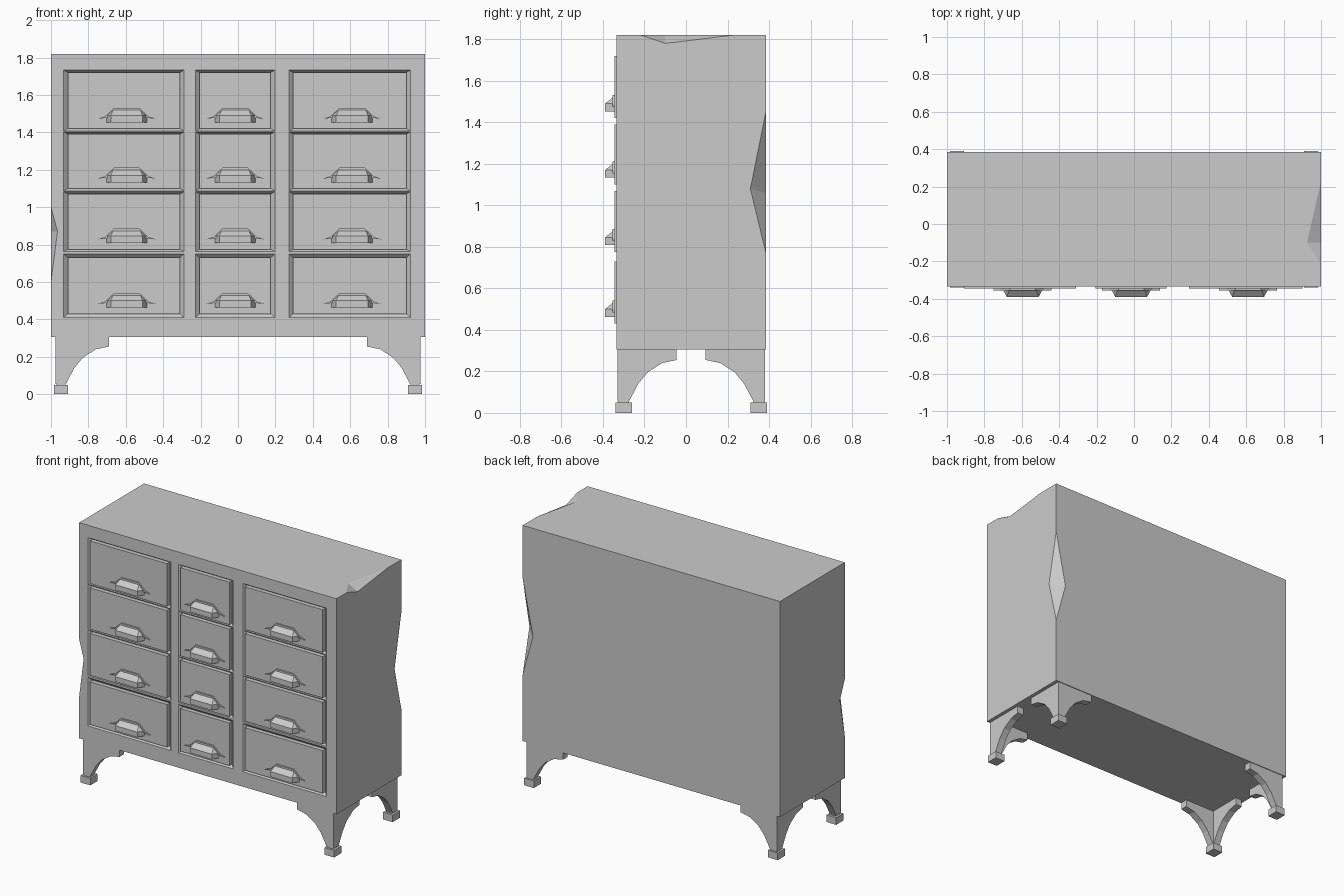
import bpy, bmesh
from mathutils import Vector

cube = bpy.data.objects.get("Cube")
if cube:
    bpy.data.objects.remove(cube, do_unlink=True)

mat = bpy.data.materials.new("plain_grey")
mat.use_nodes = True
GREY = (0.6, 0.6, 0.6, 1)
mat.diffuse_color = GREY
mat.node_tree.nodes["Principled BSDF"].inputs["Base Color"].default_value = GREY


def finish(name, bm):
    bmesh.ops.recalc_face_normals(bm, faces=bm.faces)
    mesh = bpy.data.meshes.new(name)
    bm.to_mesh(mesh)
    bm.free()
    mesh.materials.append(mat)
    obj = bpy.data.objects.new(name, mesh)
    bpy.context.collection.objects.link(obj)
    return obj


def hull(bm, points):
    verts = [bm.verts.new(p) for p in points]
    result = bmesh.ops.convex_hull(bm, input=verts)
    loose = [v for v in result["geom_interior"] if isinstance(v, bmesh.types.BMVert)]
    bmesh.ops.delete(bm, geom=loose, context="VERTS")


def box(bm, x0, x1, y0, y1, z0, z1):
    hull(bm, [(x, y, z) for x in (x0, x1) for y in (y0, y1) for z in (z0, z1)])


def prism(bm, points, offset):
    face = bm.faces.new([bm.verts.new(p) for p in points])
    ext = bmesh.ops.extrude_face_region(bm, geom=[face], use_keep_orig=True)
    moved = [g for g in ext["geom"] if isinstance(g, bmesh.types.BMVert)]
    bmesh.ops.translate(bm, verts=moved, vec=offset)


def cut(target, cutter):
    cutter.hide_render = True
    mod = target.modifiers.new("cut", "BOOLEAN")
    mod.operation = "DIFFERENCE"
    mod.solver = "EXACT"
    mod.object = cutter
    bpy.context.view_layer.objects.active = target
    bpy.ops.object.modifier_apply(modifier=mod.name)
    bpy.data.objects.remove(cutter, do_unlink=True)


FRONT, BACK, BASE, TOP = -0.335, 0.385, 0.305, 1.82
COLUMNS = [(-0.91, -0.31, -0.595), (-0.205, 0.175, -0.015), (0.295, 0.9, 0.61)]
ROWS = [(1.42, 1.72, 0.013), (1.1, 1.39, 0.013), (0.775, 1.07, 0.013), (0.43, 0.73, 0.02)]

# Cabinet body
bm = bmesh.new()
box(bm, -1, 1, FRONT, BACK, BASE, TOP)
body = finish("cabinet_body", bm)

# Sloped recess round each drawer
bm = bmesh.new()
for x0, x1, _ in COLUMNS:
    for z0, z1, mz in ROWS:
        points = []
        for y, k in ((FRONT + 0.02, 0), (FRONT - 0.002, 1.1)):
            dx, dz = 0.022 * k, mz * k
            points += [(x, y, z) for x in (x0 - dx, x1 + dx) for z in (z0 - dz, z1 + dz)]
        hull(bm, points)
cut(body, finish("recess_cutter", bm))

# Chips knocked out of three edges: two ends on the edge, one point on each face
CHIPS = [
    ((1, BACK, 1.45), (1, BACK, 0.77), (1, 0.31, 1.08), (0.92, BACK, 1.06)),
    ((1, -0.22, TOP), (1, 0.23, TOP), (1, -0.1, 1.78), (0.925, -0.1, TOP)),
    ((-1, FRONT, 1.0), (-1, FRONT, 0.6), (-1, -0.28, 0.87), (-0.965, FRONT, 0.87)),
]
for chip in CHIPS:
    end1, end2, a, b = map(Vector, chip)
    mid = (end1 + end2) / 2
    outer = mid + (mid - (a + b) / 2) * Vector((1, 1, 1)) * 0.5
    bm = bmesh.new()
    hull(bm, [end1, end2, a + (a - b) * 0.5, b + (b - a) * 0.5, outer])
    cut(body, finish("chip_cutter", bm))

# Drawer fronts and hooded pulls
WING = [(0.155, 0.02), (0.115, 0.033), (0.085, 0.062), (0.068, 0.078)]
for r, (z0, z1, _) in enumerate(ROWS, 1):
    for c, (x0, x1, cx) in enumerate(COLUMNS, 1):
        bm = bmesh.new()
        box(bm, x0, x1, FRONT + 0.03, -0.345, z0, z1)
        finish(f"drawer_front_{r}_{c}", bm)

        bm = bmesh.new()
        hz = z0 + 0.033
        points = []
        for s in (-1, 1):
            points += [(cx + s * 0.085, -0.39, hz + h) for h in (0, 0.037)]
            points += [(cx + s * 0.112, -0.34, hz + h) for h in (0, 0.037)]
            points.append((cx + s * 0.068, -0.34, hz + 0.078))
        hull(bm, points)
        outline = WING + [(-x, z) for x, z in reversed(WING)]
        outline += [(-0.11, 0.024), (0.11, 0.024)]
        prism(bm, [(cx + x, -0.34, hz + z) for x, z in outline], (0, -0.015, 0))
        finish(f"drawer_pull_{r}_{c}", bm)

# Bracket legs: two curved wings meeting at the corner above a square foot
CURVE = [(0, 0.055), (0, BASE), (0.285, BASE), (0.285, 0.255), (0.215, 0.24),
         (0.145, 0.195), (0.1, 0.14), (0.055, 0.055)]
for side, sx in (("left", 1), ("right", -1)):
    for end, sy, edge in (("front", -1, -0.33), ("back", 1, 0.38)):
        ox = sx * 0.975
        bm = bmesh.new()
        prism(bm, [(ox - sx * d, edge, z) for d, z in CURVE], (0, -sy * 0.05, 0))
        prism(bm, [(ox, edge - sy * d, z) for d, z in CURVE], (-sx * 0.05, 0, 0))
        finish(f"{end}_{side}_leg", bm)

        bm = bmesh.new()
        box(bm, sx * 0.985, sx * 0.91, edge + sy * 0.01, edge - sy * 0.07, 0, 0.05)
        box(bm, sx * 0.97, sx * 0.922, edge - sy * 0.003, edge - sy * 0.055, 0.045, 0.06)
        finish(f"{end}_{side}_foot", bm)
